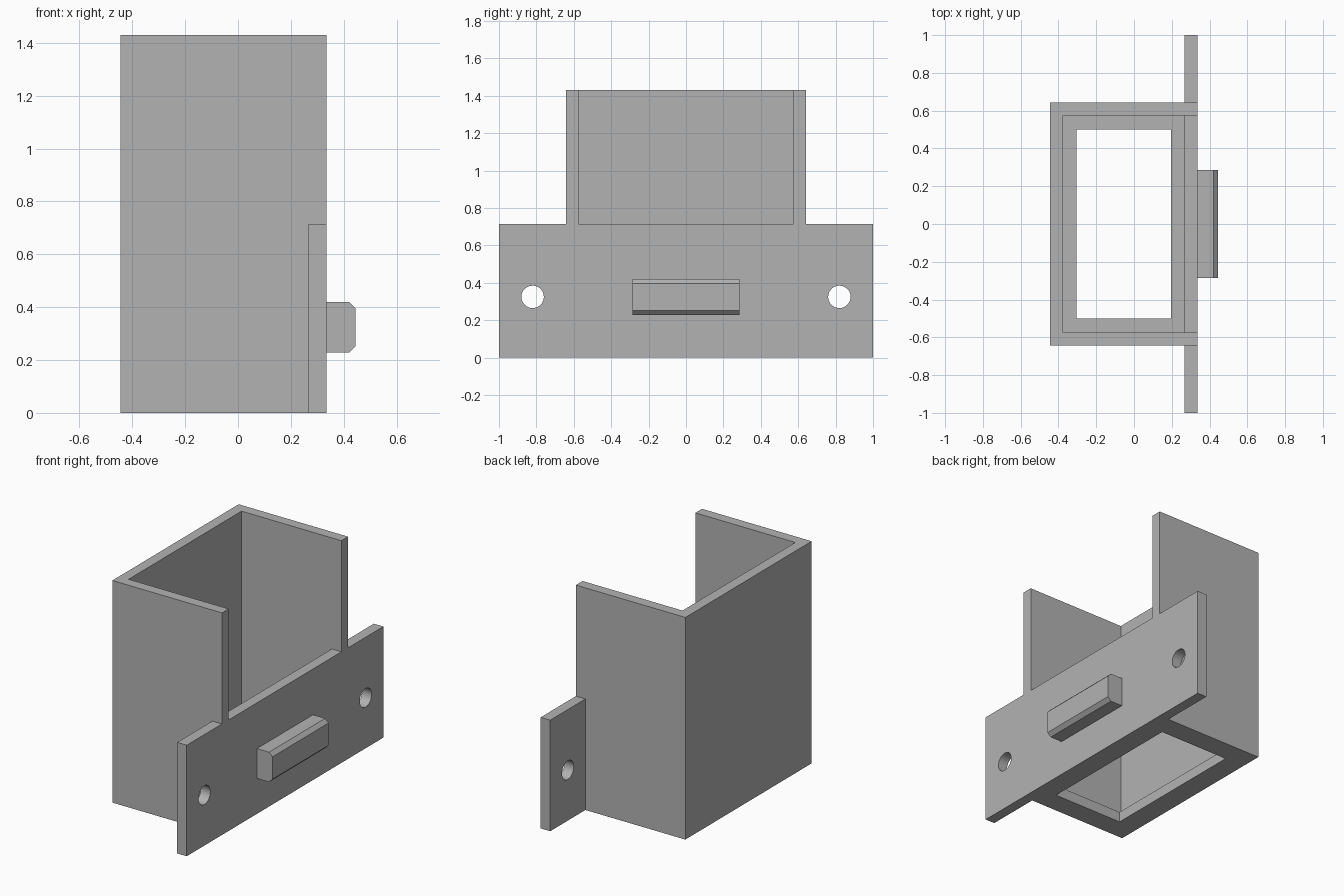
import bpy
import math
from mathutils import Matrix

old = bpy.data.objects.get("Cube")
if old:
    bpy.data.objects.remove(old, do_unlink=True)

GREY = (0.45, 0.45, 0.45, 1.0)
mat = bpy.data.materials.new("plain_grey")
mat.use_nodes = True
mat.diffuse_color = GREY
mat.node_tree.nodes["Principled BSDF"].inputs["Base Color"].default_value = GREY


def prism(name, profile, depth, place=Matrix()):
    """Extrude a counter-clockwise 2D profile along local z, then place it."""
    n = len(profile)
    verts = [(a, b, h) for h in (0, depth) for a, b in profile]
    faces = [list(range(n))[::-1], list(range(n, 2 * n))]
    faces += [[i, (i + 1) % n, n + (i + 1) % n, n + i] for i in range(n)]
    mesh = bpy.data.meshes.new(name)
    mesh.from_pydata(verts, [], faces)
    mesh.transform(place)
    mesh.materials.append(mat)
    obj = bpy.data.objects.new(name, mesh)
    bpy.context.collection.objects.link(obj)
    return obj


def box(name, x, y, z):
    rect = [(x[0], y[0]), (x[1], y[0]), (x[1], y[1]), (x[0], y[1])]
    return prism(name, rect, z[1] - z[0], Matrix.Translation((0, 0, z[0])))


def combine(target, other, operation):
    """Apply a boolean and discard the helper object."""
    mod = target.modifiers.new(operation, "BOOLEAN")
    mod.operation, mod.solver, mod.object = operation, "EXACT", other
    bpy.context.view_layer.update()
    graph = bpy.context.evaluated_depsgraph_get()
    mesh = bpy.data.meshes.new_from_object(target.evaluated_get(graph))
    target.modifiers.clear()
    target.data = mesh
    bpy.data.objects.remove(other, do_unlink=True)


back, face = -0.445, 0.335        # outer x limits of the housing
half, wall = 0.642, 0.068         # outer half width and wall thickness
height, plate_top = 1.43, 0.715
inner = half - wall

# Three-sided housing, open towards the mounting plate
channel = [(back, -half), (face, -half), (face, -inner), (back + wall, -inner),
           (back + wall, inner), (face, inner), (face, half), (back, half)]
housing = prism("housing", channel, height)

# Floor and wide mounting plate
combine(housing, box("floor", (back, face), (-half, half), (0, wall)), "UNION")
combine(housing, box("mounting_plate", (face - wall, face), (-1, 1), (0, plate_top)), "UNION")

# Rectangular opening in the floor
combine(housing, box("floor_opening", (-0.305, 0.197), (-0.5, 0.5), (-0.1, 0.2)), "DIFFERENCE")

# Round screw holes in both ears
circle = [(0.06 * math.cos(math.tau * i / 32), 0.06 * math.sin(math.tau * i / 32))
          for i in range(32)]
for side in (-1, 1):
    place = Matrix.Translation((0.1, side * 0.82, 0.325)) @ Matrix.Rotation(math.pi / 2, 4, "Y")
    combine(housing, prism("screw_hole", circle, 0.4, place), "DIFFERENCE")

# Chamfered latch bar on the plate
tip, low, high, cut = 0.445, 0.228, 0.42, 0.024
latch = [(face, low), (tip - cut, low), (tip, low + cut),
         (tip, high - cut), (tip - cut, high), (face, high)]
place = Matrix.Translation((0, 0.285, 0)) @ Matrix.Rotation(math.pi / 2, 4, "X")
latch_bar = prism("latch_bar", latch, 0.57, place)

# Smooth only the screw hole walls
for obj in (housing, latch_bar):
    bpy.ops.object.select_all(action="DESELECT")
    obj.select_set(True)
    bpy.context.view_layer.objects.active = obj
    bpy.ops.object.shade_smooth_by_angle(angle=math.radians(30))
